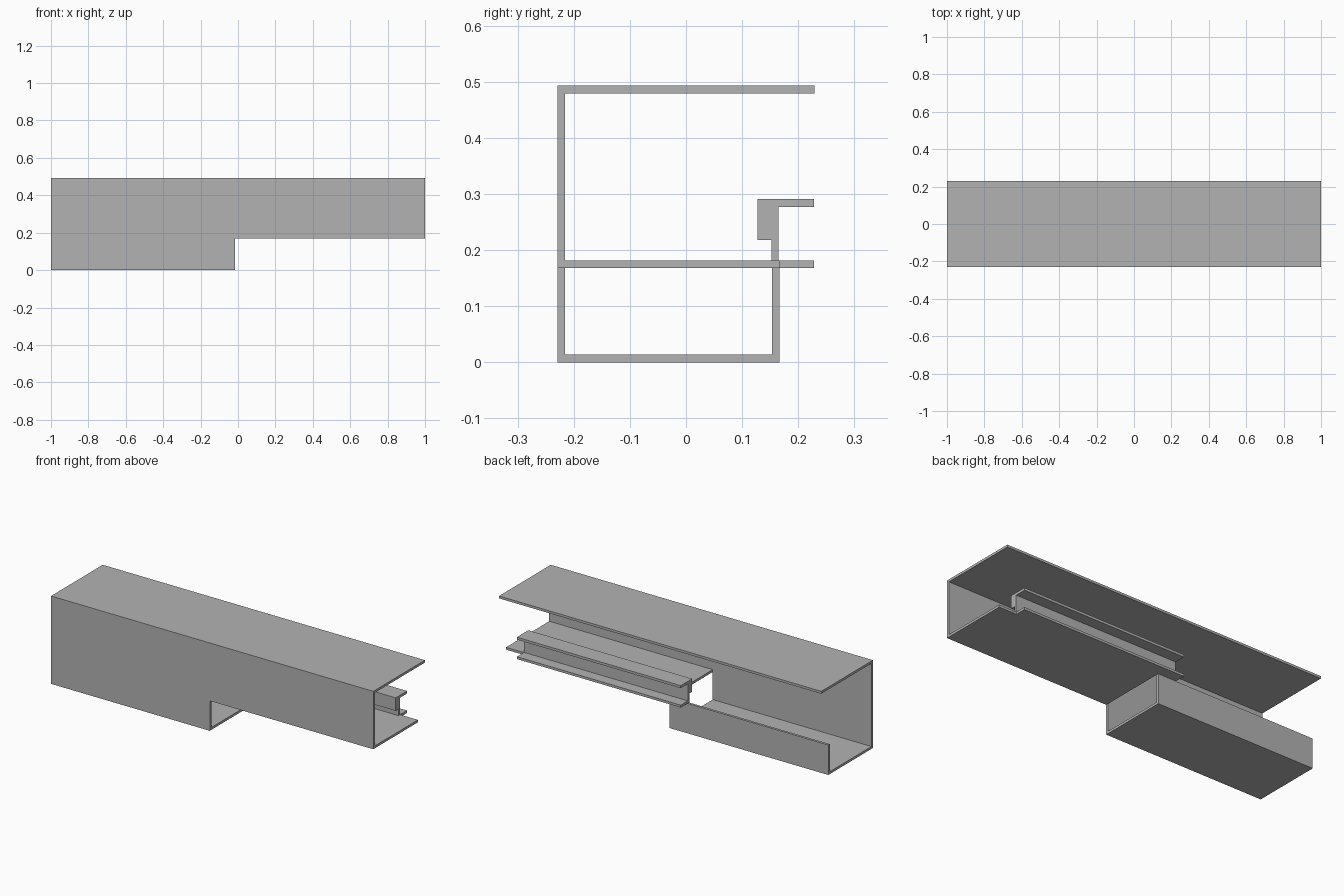
import bpy
import bmesh

cube = bpy.data.objects.get("Cube")
if cube:
    bpy.data.objects.remove(cube, do_unlink=True)

grey = bpy.data.materials.new("plain_grey")
grey.use_nodes = True
colour = (0.45, 0.45, 0.45, 1)
grey.diffuse_color = colour
grey.node_tree.nodes["Principled BSDF"].inputs["Base Color"].default_value = colour


def extrude_profile(name, profile, x_start, x_end):
    """Sweep a closed (y, z) outline along x."""
    bm = bmesh.new()
    face = bm.faces.new([bm.verts.new((x_start, y, z)) for y, z in profile])
    swept = bmesh.ops.extrude_face_region(bm, geom=[face])
    moved = [v for v in swept["geom"] if isinstance(v, bmesh.types.BMVert)]
    bmesh.ops.translate(bm, verts=moved, vec=(x_end - x_start, 0, 0))
    bmesh.ops.recalc_face_normals(bm, faces=bm.faces)
    mesh = bpy.data.meshes.new(name)
    bm.to_mesh(mesh)
    bm.free()
    mesh.materials.append(grey)
    obj = bpy.data.objects.new(name, mesh)
    bpy.context.collection.objects.link(obj)
    return obj


# Shared dimensions
T = 0.0135                          # sheet thickness
FRONT, BACK, LIP = -0.229, 0.167, 0.229
TOP, MID = 0.493, 0.168
STEP = -0.015                       # where the trough stops and the shelf begins

# Roof and front wall, full length
extrude_profile("roof_and_front_wall", [
    (FRONT, MID), (FRONT + T, MID), (FRONT + T, TOP - T),
    (LIP, TOP - T), (LIP, TOP), (FRONT, TOP)], -1, 1)

# Open trough under one half
extrude_profile("lower_trough", [
    (FRONT, MID), (FRONT, 0), (BACK, 0), (BACK, MID),
    (BACK - T, MID), (BACK - T, T), (FRONT + T, T), (FRONT + T, MID)], -1, STEP)

# Flat shelf on the other half
extrude_profile("shelf", [
    (FRONT + T, MID), (BACK, MID), (BACK, MID + T), (FRONT + T, MID + T)], STEP, 1)

# Flanged rail along the back edge of the shelf
WEB_IN, WEB_OUT = 0.152, 0.165
extrude_profile("back_rail", [
    (WEB_IN, MID), (LIP - 0.001, MID), (LIP - 0.001, MID + T), (WEB_OUT, MID + T),
    (WEB_OUT, 0.277), (LIP - 0.001, 0.277), (LIP - 0.001, 0.291),
    (0.127, 0.291), (0.127, 0.218), (WEB_IN, 0.218)], -0.127, 0.89)
